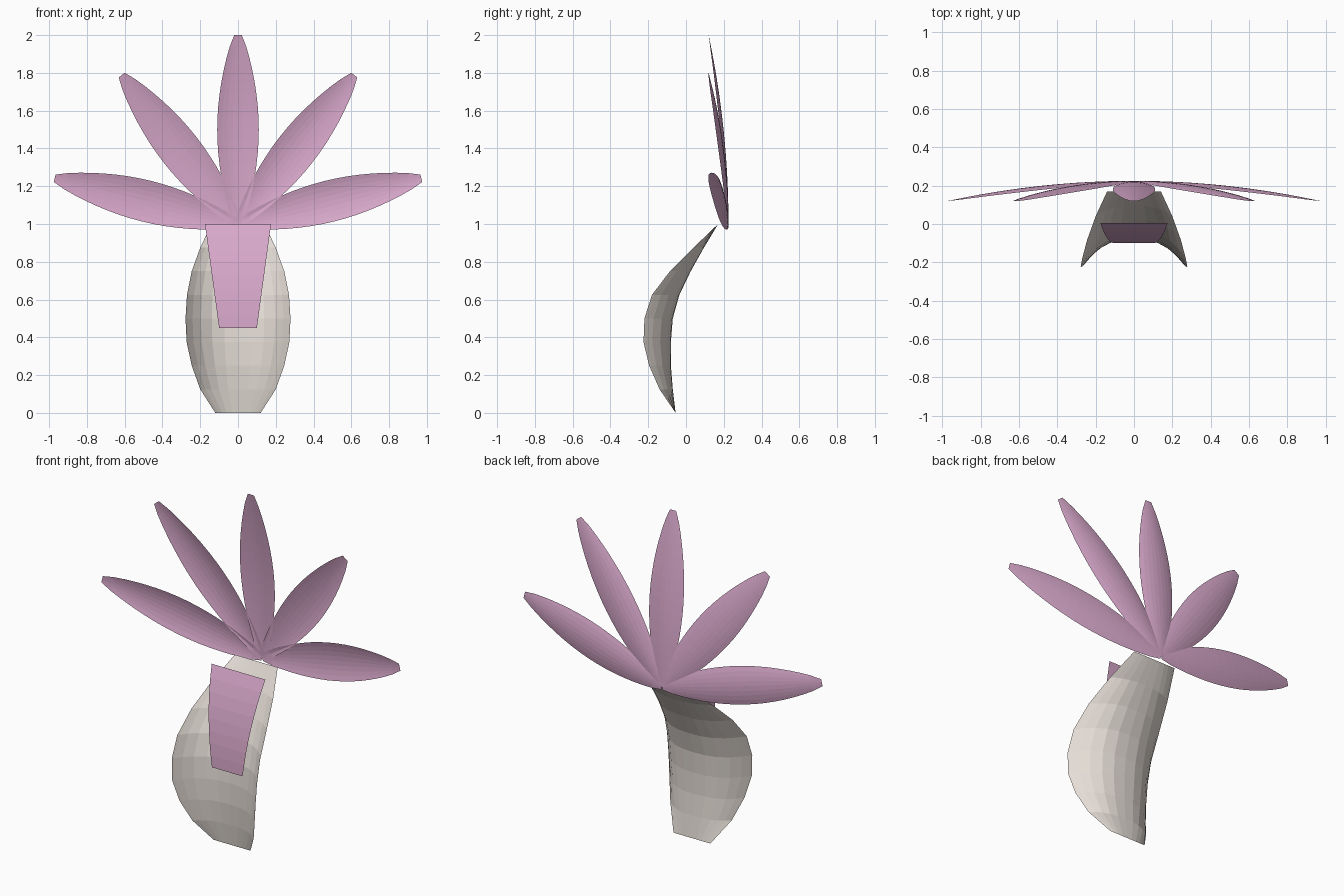
import bpy
import math

cube = bpy.data.objects.get("Cube")
if cube:
    bpy.data.objects.remove(cube, do_unlink=True)


def make_material(name, rgb):
    mat = bpy.data.materials.new(name)
    mat.use_nodes = True
    colour = (*rgb, 1)
    mat.diffuse_color = colour
    mat.node_tree.nodes["Principled BSDF"].inputs["Base Color"].default_value = colour
    return mat


pink = make_material("orchid pink", (0.70, 0.40, 0.61))
cream = make_material("warm cream", (0.78, 0.72, 0.67))


def sheet(name, rows, columns, point, mat):
    """Open grid surface; point(t, u) has t in 0..1 along and u in -1..1 across."""
    verts = [point(j / rows, 2 * i / columns - 1)
             for j in range(rows + 1) for i in range(columns + 1)]
    n = columns + 1
    faces = [(j * n + i, j * n + i + 1, (j + 1) * n + i + 1, (j + 1) * n + i)
             for j in range(rows) for i in range(columns)]
    mesh = bpy.data.meshes.new(name)
    mesh.from_pydata(verts, [], faces)
    mesh.materials.append(mat)
    obj = bpy.data.objects.new(name, mesh)
    bpy.context.collection.objects.link(obj)
    return obj


# Petals: slim leaves fanned out, tips bending forward, edges cupped
def petal_point(angle):
    dx, dz = math.cos(angle), math.sin(angle)

    def point(t, u):
        swell = max(0, math.sin(math.pi * t)) ** 0.8
        across = u * (0.02 + 0.09 * swell)
        y = 0.225 - 0.105 * t * t - 0.018 * swell * u * u
        return (dx * t + dz * across, y, 1 + dz * t - dx * across)
    return point


petals = {"right_side_petal": 166, "right_upper_petal": 128, "top_petal": 90,
          "left_upper_petal": 52, "left_side_petal": 14}
for name, degrees in petals.items():
    sheet(name, 16, 8, petal_point(math.radians(degrees)), pink)

# Lip: trough open to the front, one section per row
# (half width, y of the centre line, y of the rims)
sections = [(0.12, -0.055, -0.055), (0.20, -0.07, -0.14), (0.245, -0.08, -0.195),
            (0.272, -0.08, -0.225), (0.278, -0.07, -0.22), (0.27, -0.035, -0.18),
            (0.245, 0.025, -0.085), (0.20, 0.095, 0.04), (0.14, 0.17, 0.17)]


def lip_point(t, u):
    width, back, rim = sections[round(t * 8)]
    s = math.sin(u * math.pi / 2)
    return (width * s, back + (rim - back) * abs(s) ** 2.7, t)


sheet("lip_trough", 8, 12, lip_point, cream)


# Tongue: tapered strip in the trough, bending back towards its top
def tongue_point(t, u):
    return (u * (0.10 + 0.075 * t), -0.1 + 0.105 * t ** 2.2, 0.45 + 0.55 * t)


sheet("tongue", 8, 2, tongue_point, pink)
